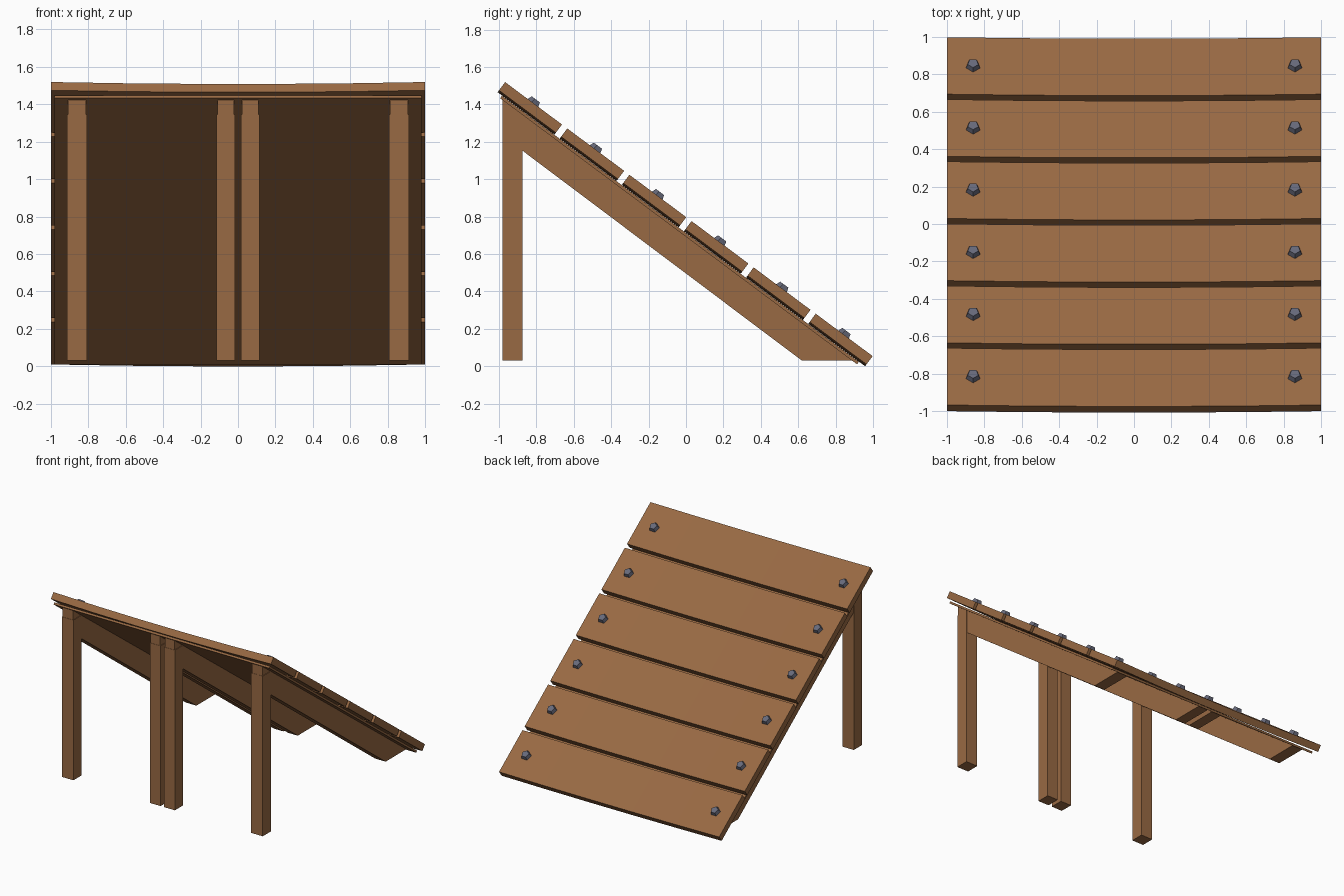
import bpy, bmesh, math
from mathutils import Vector, Matrix

cube = bpy.data.objects.get("Cube")
if cube:
    bpy.data.objects.remove(cube)


def material(name, rgb):
    m = bpy.data.materials.new(name)
    m.use_nodes = True
    m.diffuse_color = (*rgb, 1)
    m.node_tree.nodes["Principled BSDF"].inputs["Base Color"].default_value = (*rgb, 1)
    return m


wood = material("brown wood", (0.315, 0.142, 0.056))
steel = material("blue grey steel", (0.135, 0.142, 0.195))

# Slope frame: x across, s down the slope, n out of the ramp surface
TOP = Vector((0, -1.0, 1.475))
DOWN = Vector((0, 1.965, -1.465)).normalized()
OUT = Vector((0, -DOWN.z, DOWN.y))
LENGTH = 2.451


def slope(x, s, n):
    return TOP + Vector((x, 0, 0)) + DOWN * s + OUT * n


def prism(name, start, end, mat):
    """Solid between two matching outlines."""
    bm = bmesh.new()
    a = [bm.verts.new(p) for p in start]
    b = [bm.verts.new(p) for p in end]
    bm.faces.new(a)
    bm.faces.new(b[::-1])
    for i in range(len(a)):
        j = (i + 1) % len(a)
        bm.faces.new((a[i], b[i], b[j], a[j]))
    finish(name, bm, mat)


def finish(name, bm, mat):
    bmesh.ops.recalc_face_normals(bm, faces=bm.faces)
    mesh = bpy.data.meshes.new(name)
    bm.to_mesh(mesh)
    bm.free()
    mesh.materials.append(mat)
    bpy.context.collection.objects.link(bpy.data.objects.new(name, mesh))


def side_prism(name, outline, x, width):
    """Extrude a (y, z) outline across x."""
    prism(name, [(x - width / 2, y, z) for y, z in outline],
          [(x + width / 2, y, z) for y, z in outline], wood)


# Planks that sag slightly in the middle, with a bolt at each end
GAP, THICK, SAG = 0.035, 0.055, 0.013
size = (LENGTH - 5 * GAP) / 6
xs = [-1, -0.6, -0.2, 0.2, 0.6, 1]
sag = [SAG * (x * x - 1) for x in xs]
section = [(x, n + THICK) for x, n in zip(xs, sag)]
section += [(x, n) for x, n in zip(xs, sag)][::-1]
turn = Matrix((Vector((1, 0, 0)), -DOWN, OUT)).transposed().to_4x4()
for i in range(6):
    s = i * (size + GAP)
    prism(f"plank_{i + 1}", [slope(x, s, n) for x, n in section],
          [slope(x, s + size, n) for x, n in section], wood)
    for side, x in (("left", 0.86), ("right", -0.86)):
        bm = bmesh.new()
        place = Matrix.Translation(slope(x, s + size / 2, THICK + 0.008)) @ turn
        bmesh.ops.create_cone(bm, cap_ends=True, segments=5, radius1=0.042,
                              radius2=0.03, depth=0.032, matrix=place)
        finish(f"bolt_{side}_{i + 1}", bm, steel)

# Thin backing panel under the planks
PANEL = [(-0.98, -0.0135), (0.98, -0.0135), (0.98, -0.03), (-0.98, -0.03)]
prism("backing_panel", [slope(x, 0.03, n) for x, n in PANEL],
      [slope(x, 2.41, n) for x, n in PANEL], wood)

# Sloping beams and the front legs that carry them
BEAM = [(-0.98, 1.423), (0.888, 0.03), (0.62, 0.03), (-0.98, 1.232)]
LEG = [(-0.982, 0.03), (-0.875, 0.03), (-0.875, 1.345), (-0.982, 1.345)]
for name, x, w in (("outer", 0.86, 0.105), ("inner", 0.065, 0.098)):
    for side, sign in (("left", 1), ("right", -1)):
        side_prism(f"beam_{name}_{side}", BEAM, sign * x, w - 0.01)
        side_prism(f"leg_{name}_{side}", LEG, sign * x, w)
